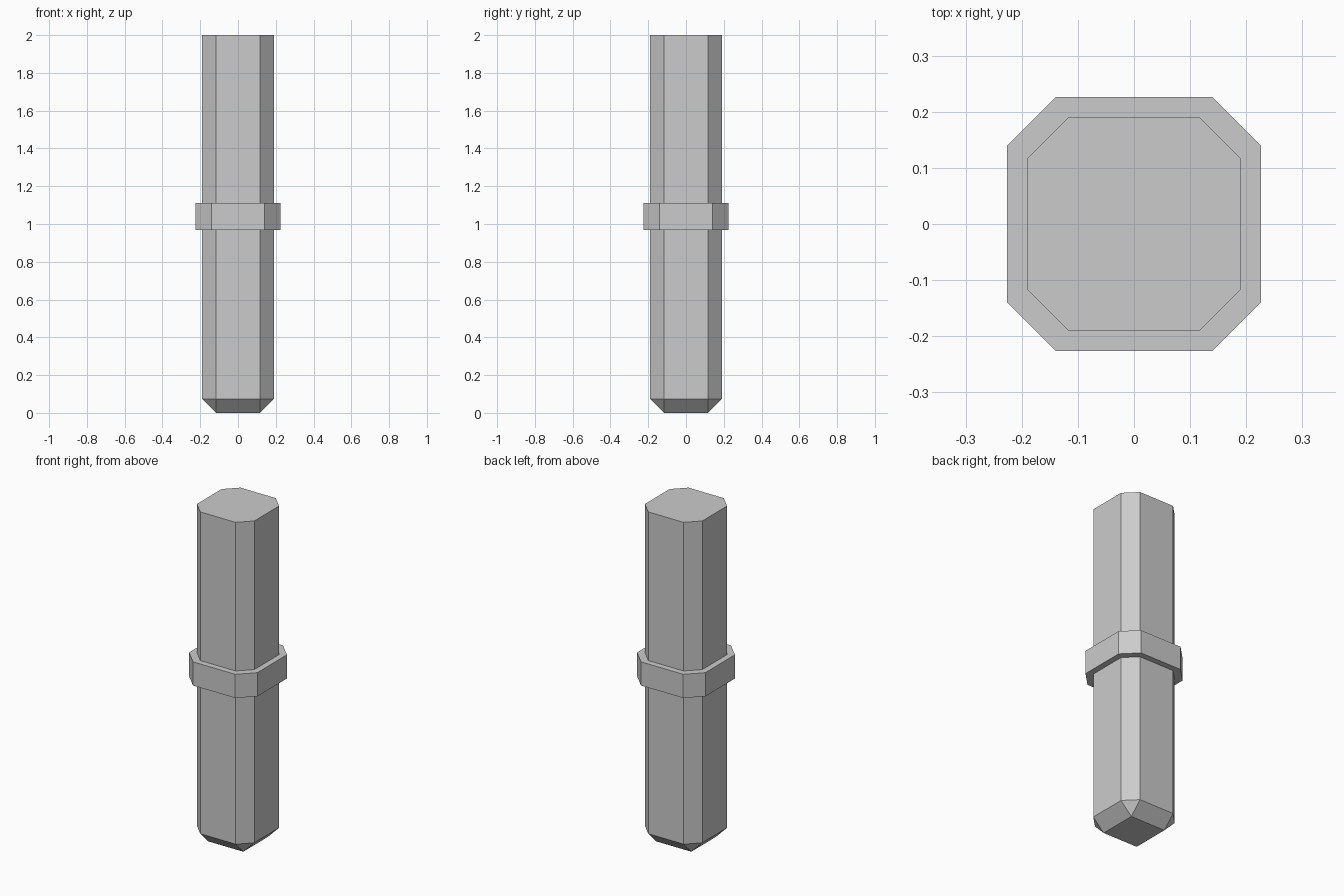
import bpy
import bmesh

cube = bpy.data.objects.get("Cube")
if cube:
    bpy.data.objects.remove(cube, do_unlink=True)

grey = bpy.data.materials.new("light_grey")
grey.use_nodes = True
colour = (0.6, 0.6, 0.6, 1.0)
grey.diffuse_color = colour
grey.node_tree.nodes["Principled BSDF"].inputs["Base Color"].default_value = colour


def chamfered_square(half, flat, z):
    """Square outline with cut corners; flat is half the length of each side."""
    corner = [(half, -flat), (half, flat)]
    points = []
    for _ in range(4):
        points += [(x, y, z) for x, y in corner]
        corner = [(-y, x) for x, y in corner]
    return points


def loft(name, sections, capped):
    """Join a stack of chamfered squares (half, flat, z) with flat faces."""
    bm = bmesh.new()
    rings = [[bm.verts.new(p) for p in chamfered_square(*s)] for s in sections]
    for lower, upper in zip(rings, rings[1:]):
        for i in range(8):
            j = (i + 1) % 8
            bm.faces.new((lower[i], lower[j], upper[j], upper[i]))
    if capped:
        bm.faces.new(rings[0][::-1])
        bm.faces.new(rings[-1])
    # Collapses the corner sides where a section is a plain square
    bmesh.ops.remove_doubles(bm, verts=bm.verts, dist=0.0001)
    bmesh.ops.recalc_face_normals(bm, faces=bm.faces)
    mesh = bpy.data.meshes.new(name)
    bm.to_mesh(mesh)
    bm.free()
    mesh.materials.append(grey)
    obj = bpy.data.objects.new(name, mesh)
    bpy.context.collection.objects.link(obj)
    return obj


HALF, FLAT = 0.19, 0.117
BAND_HALF, BAND_FLAT = 0.226, 0.14
BAND_LOW, BAND_HIGH = 0.968, 1.11

# Shaft, tapering to a square foot
loft("shaft", [(FLAT, FLAT, 0), (HALF, FLAT, 0.073), (HALF, FLAT, 2)], True)

# Band around the middle, closed against the shaft
band = [(HALF, FLAT, BAND_LOW), (BAND_HALF, BAND_FLAT, BAND_LOW),
        (BAND_HALF, BAND_FLAT, BAND_HIGH), (HALF, FLAT, BAND_HIGH)]
loft("middle_band", band + band[:1], False)
